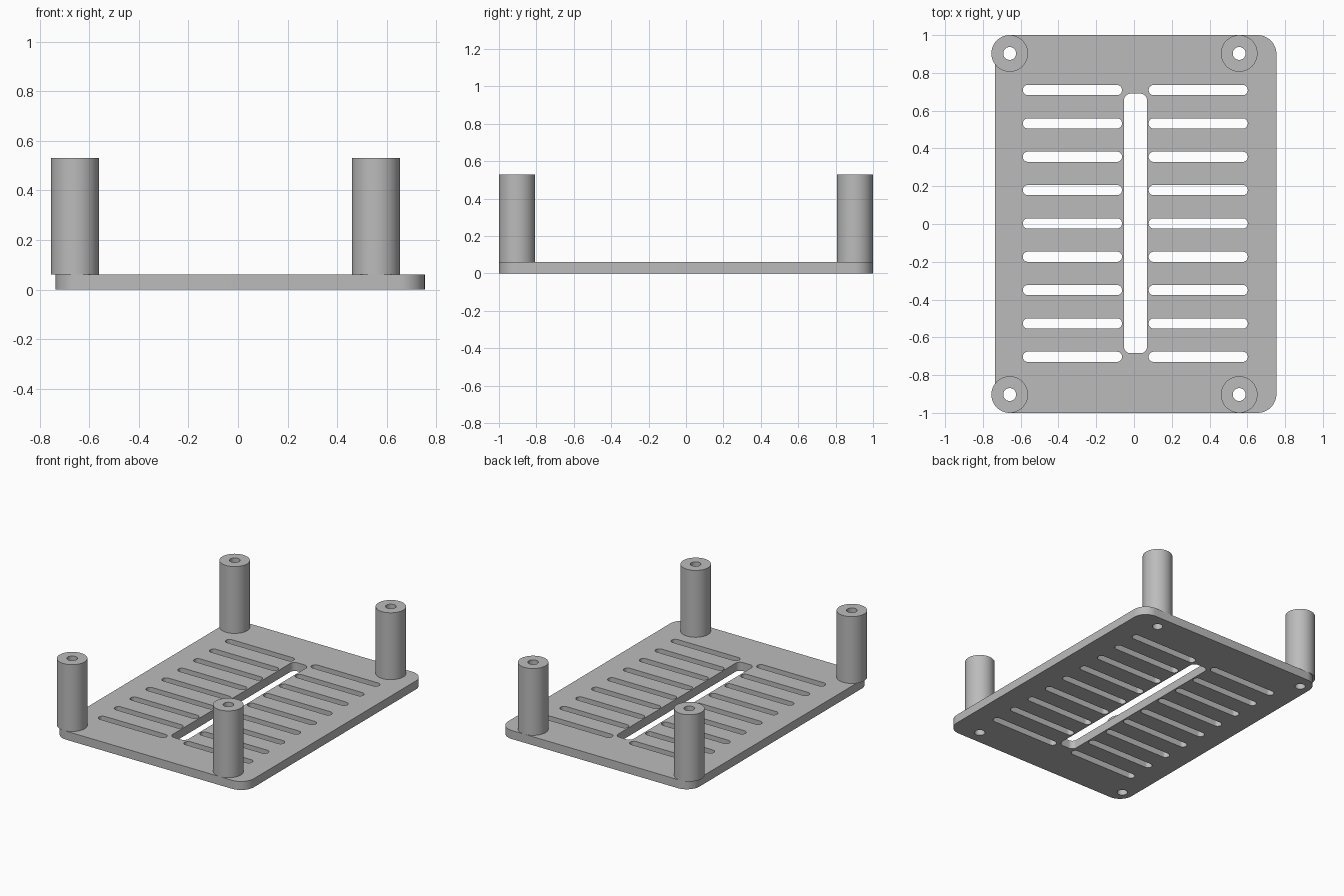
import bpy, bmesh, math

cube = bpy.data.objects.get("Cube")
if cube:
    bpy.data.objects.remove(cube, do_unlink=True)

grey = bpy.data.materials.new("plain grey")
grey.use_nodes = True
color = (0.5, 0.5, 0.5, 1)
grey.diffuse_color = color
grey.node_tree.nodes["Principled BSDF"].inputs["Base Color"].default_value = color

PLATE_TOP, POST_TOP = 0.06, 0.53
POST_R, BORE_R = 0.097, 0.034
POSTS = [(x, y) for x in (-0.658, 0.557) for y in (-0.903, 0.903)]


def rounded_rect(cx, cy, w, h, r, steps=12):
    """Outline of a rectangle with rounded corners; a circle when w = h = 2r."""
    pts = []
    for corner, (sx, sy) in enumerate([(1, 1), (-1, 1), (-1, -1), (1, -1)]):
        for i in range(steps + 1):
            a = math.pi / 2 * (corner + i / steps)
            p = (cx + sx * (w / 2 - r) + r * math.cos(a),
                 cy + sy * (h / 2 - r) + r * math.sin(a))
            if not pts or math.dist(p, pts[-1]) > 1e-5:
                pts.append(p)
    if math.dist(pts[0], pts[-1]) < 1e-5:
        pts.pop()
    return pts


def circle(cx, cy, r):
    return rounded_rect(cx, cy, 2 * r, 2 * r, r)


def extruded(name, outlines, z0, z1):
    """Solid from an outer outline and any hole outlines."""
    curve = bpy.data.curves.new(name, "CURVE")
    curve.dimensions = "2D"
    curve.fill_mode = "BOTH"
    curve.extrude = (z1 - z0) / 2
    for pts in outlines:
        spline = curve.splines.new("POLY")
        spline.points.add(len(pts) - 1)
        for point, (x, y) in zip(spline.points, pts):
            point.co = (x, y, 0, 1)
        spline.use_cyclic_u = True
    temp = bpy.data.objects.new(name + " outline", curve)
    bpy.context.collection.objects.link(temp)
    bpy.context.view_layer.update()
    mesh = bpy.data.meshes.new_from_object(
        temp.evaluated_get(bpy.context.evaluated_depsgraph_get()))
    bpy.data.objects.remove(temp, do_unlink=True)
    bpy.data.curves.remove(curve)

    bm = bmesh.new()
    bm.from_mesh(mesh)
    bmesh.ops.remove_doubles(bm, verts=bm.verts, dist=1e-5)
    bmesh.ops.translate(bm, verts=bm.verts, vec=(0, 0, (z0 + z1) / 2))
    bmesh.ops.recalc_face_normals(bm, faces=bm.faces)
    bm.to_mesh(mesh)
    bm.free()
    mesh.name = name
    mesh.materials.clear()
    mesh.materials.append(grey)
    obj = bpy.data.objects.new(name, mesh)
    bpy.context.collection.objects.link(obj)
    bpy.ops.object.select_all(action="DESELECT")
    obj.select_set(True)
    bpy.context.view_layer.objects.active = obj
    bpy.ops.object.shade_smooth_by_angle(angle=math.radians(30))
    return obj


# Base plate: rounded sheet with a long centre slot, vent slots and screw holes
plate = [rounded_rect(0.009, 0, 1.49, 2, 0.1),
         rounded_rect(0.008, 0.003, 0.122, 1.374, 0.035)]
for row in range(-4, 5):
    for side in (-1, 1):
        plate.append(rounded_rect(0.007 + side * 0.333, 0.003 + row * 0.1765,
                                  0.525, 0.054, 0.0265))
plate += [circle(x, y, BORE_R) for x, y in POSTS]
extruded("base_plate", plate, 0, PLATE_TOP)

# Hollow standoff posts at the corners
for x, y in POSTS:
    name = f"{'back' if y > 0 else 'front'}_{'left' if x > 0 else 'right'}_post"
    extruded(name, [circle(x, y, POST_R), circle(x, y, BORE_R)], PLATE_TOP, POST_TOP)
